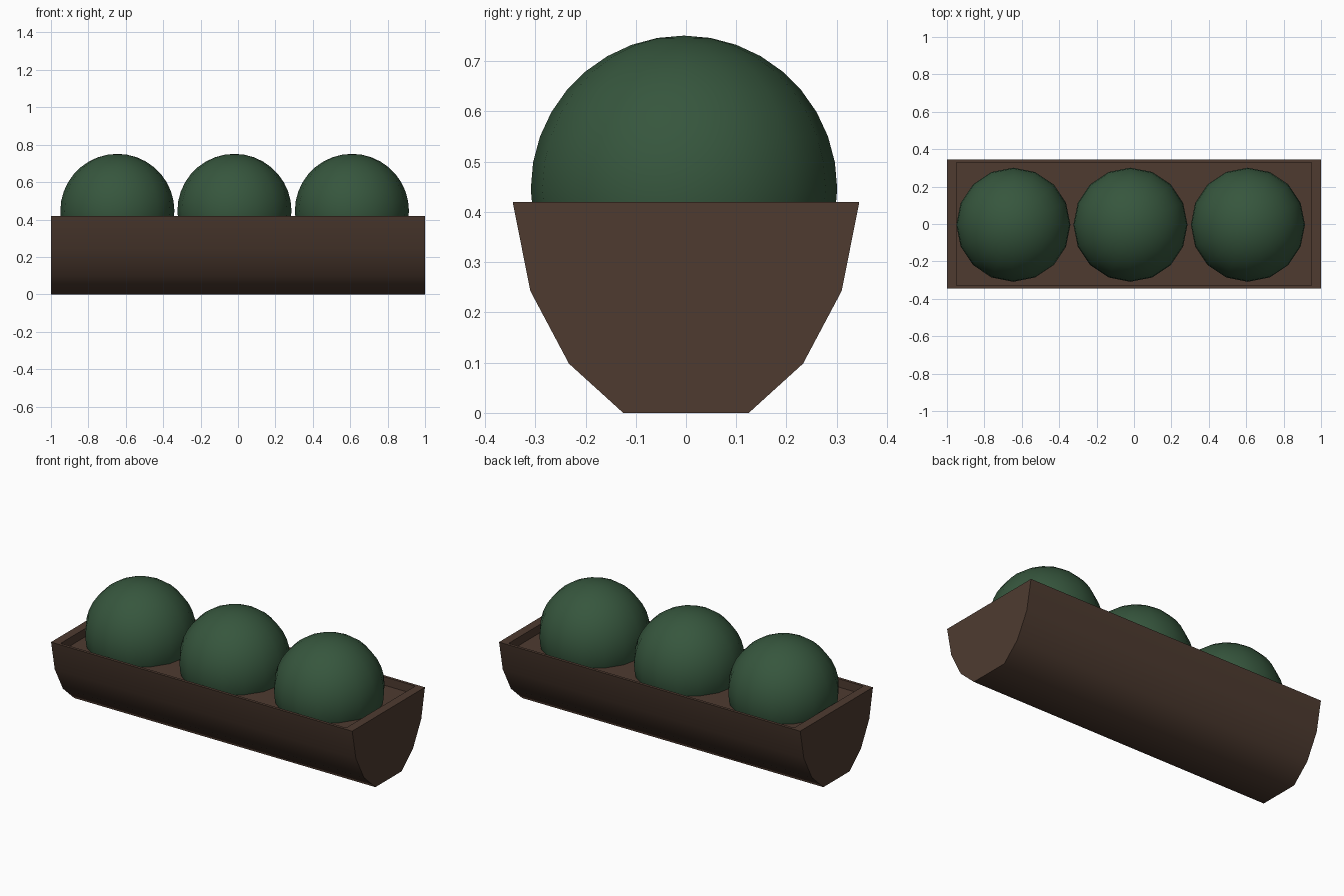
import bpy, bmesh, math

if "Cube" in bpy.data.objects:
    bpy.data.objects.remove(bpy.data.objects["Cube"])


def material(name, color):
    mat = bpy.data.materials.new(name)
    mat.diffuse_color = (*color, 1)
    mat.use_nodes = True
    mat.node_tree.nodes["Principled BSDF"].inputs["Base Color"].default_value = mat.diffuse_color
    return mat


def add_object(name, bm, mat, angle):
    bmesh.ops.recalc_face_normals(bm, faces=bm.faces)
    mesh = bpy.data.meshes.new(name)
    bm.to_mesh(mesh)
    bm.free()
    mesh.materials.append(mat)
    obj = bpy.data.objects.new(name, mesh)
    bpy.context.collection.objects.link(obj)
    bpy.ops.object.select_all(action='DESELECT')
    obj.select_set(True)
    bpy.context.view_layer.objects.active = obj
    bpy.ops.object.shade_smooth_by_angle(angle=math.radians(angle))
    return obj


wood = material("brown_wood", (0.077, 0.044, 0.030))
leaf = material("green_leaf", (0.037, 0.093, 0.047))

# Trough: half-barrel profile extruded along x
half = [(0.125, 0.0), (0.233, 0.098), (0.31, 0.243), (0.345, 0.42)]
profile = half + [(-y, z) for y, z in reversed(half)]
bm = bmesh.new()
end = bm.faces.new([bm.verts.new((-1, y, z)) for y, z in profile])
ext = bmesh.ops.extrude_face_region(bm, geom=[end], use_keep_orig=True)
bmesh.ops.translate(bm, vec=(2, 0, 0),
                    verts=[g for g in ext["geom"] if isinstance(g, bmesh.types.BMVert)])
bmesh.ops.recalc_face_normals(bm, faces=bm.faces)

# Rim and shallow recess filled with soil
top = max(bm.faces, key=lambda f: f.calc_center_median().z)
bmesh.ops.inset_individual(bm, faces=[top], thickness=0.015)
for v in top.verts:
    v.co.x = math.copysign(0.948, v.co.x)
    v.co.y = math.copysign(0.328, v.co.y)
floor = bmesh.ops.extrude_discrete_faces(bm, faces=[top])["faces"][0]
rim_verts = [v for v in bm.verts if abs(abs(v.co.x) - 0.948) < 1e-4 and v not in floor.verts]
bmesh.ops.translate(bm, vec=(0, 0, -0.05), verts=floor.verts)
add_object("trough", bm, wood, 45)

# Three round shrubs
for i, x in enumerate((-0.645, -0.019, 0.609)):
    bm = bmesh.new()
    bmesh.ops.create_uvsphere(bm, u_segments=16, v_segments=18, radius=0.305)
    shrub = add_object(f"shrub_{i + 1}", bm, leaf, 60)
    shrub.location = (x, -0.004, 0.446)
